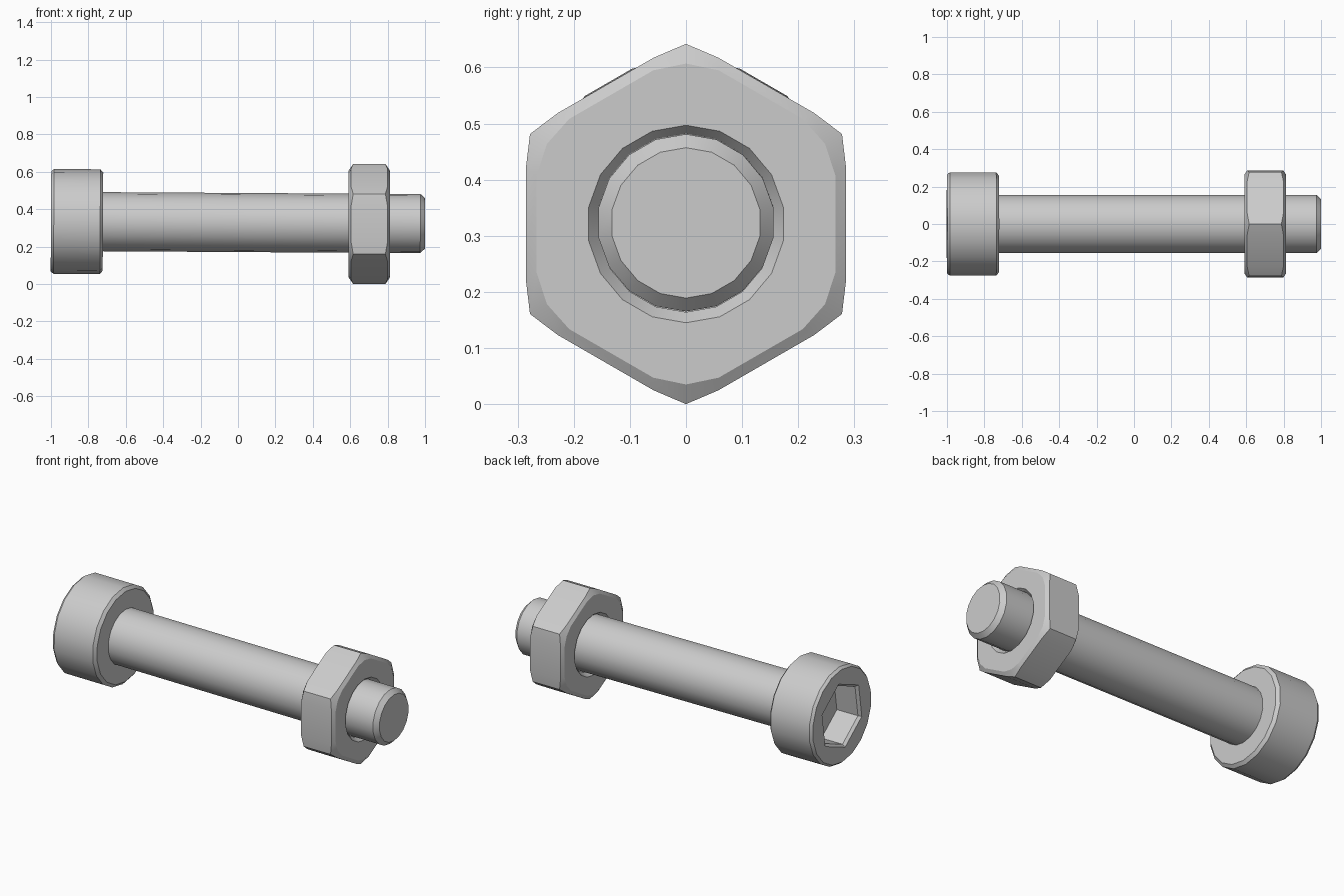
import bpy, bmesh, math

if "Cube" in bpy.data.objects:
    bpy.data.objects.remove(bpy.data.objects["Cube"], do_unlink=True)

SIDES = 18

steel = bpy.data.materials.new("grey steel")
steel.use_nodes = True
steel.diffuse_color = (0.6, 0.6, 0.6, 1)
steel.node_tree.nodes["Principled BSDF"].inputs["Base Color"].default_value = (0.6, 0.6, 0.6, 1)


def point(x, radius, degrees):
    t = math.radians(degrees)
    return (x, radius * math.sin(t), radius * math.cos(t))


def circle(x, radius):
    return [point(x, radius, 360 * i / SIDES) for i in range(SIDES)]


def hexagon(x, radius, turn):
    """Hexagon ring with two extra points along each side."""
    ring = []
    for k in range(6):
        a = point(x, radius, 60 * k + turn)
        b = point(x, radius, 60 * k + 60 + turn)
        for f in (0, 1 / 3, 2 / 3):
            ring.append(tuple(p + (q - p) * f for p, q in zip(a, b)))
    return ring


def clipped_hexagon(corner, side, spread):
    """Hexagon ring whose corners are three points; corner and side are (x, radius)."""
    ring = []
    for k in range(6):
        ring.append(point(*corner, 60 * k))
        ring.append(point(*side, 60 * k + spread))
        ring.append(point(*side, 60 * k + 60 - spread))
    return ring


def build(name, rings, height, tilt=0.0, closed=False, caps=()):
    bm = bmesh.new()
    loops = [[bm.verts.new(p) for p in ring] for ring in rings]
    pairs = list(zip(loops, loops[1:]))
    if closed:
        pairs.append((loops[-1], loops[0]))
    for a, b in pairs:
        for i in range(SIDES):
            j = (i + 1) % SIDES
            bm.faces.new((a[i], a[j], b[j], b[i]))
    for index in caps:
        bm.faces.new(loops[index])
    bmesh.ops.recalc_face_normals(bm, faces=bm.faces)
    mesh = bpy.data.meshes.new(name)
    bm.to_mesh(mesh)
    bm.free()
    mesh.materials.append(steel)
    ob = bpy.data.objects.new(name, mesh)
    bpy.context.collection.objects.link(ob)
    ob.location.z = height
    ob.rotation_euler.y = tilt
    bpy.ops.object.select_all(action='DESELECT')
    ob.select_set(True)
    bpy.context.view_layer.objects.active = ob
    bpy.ops.object.shade_smooth_by_angle(angle=math.radians(25))
    return ob


AXIS, TILT = 0.329, 0.006

# Round head with a hexagonal socket
build("bolt_head", [
    hexagon(-0.85, 0.18, 8),
    hexagon(-0.985, 0.18, 8),
    hexagon(-1.0, 0.195, 8),
    circle(-1.0, 0.268),
    circle(-0.985, 0.28),
    circle(-0.737, 0.28),
    circle(-0.722, 0.262),
    circle(-0.722, 0.15),
], AXIS, TILT, caps=(0, -1))

# Plain shaft with a chamfered tip
build("bolt_shaft", [
    circle(-0.73, 0.158),
    circle(0.975, 0.158),
    circle(1.0, 0.134),
], AXIS, TILT, caps=(0, -1))

# Hexagonal nut with chamfered corners and a countersunk hole
LEFT, RIGHT = 0.592, 0.812


def hole(x, radius):
    ring = []
    for k in range(6):
        ring += [point(x, radius, 60 * k + d) for d in (0, 20, 40)]
    return ring


build("hex_nut", [
    hole(LEFT + 0.025, 0.157),
    hole(LEFT, 0.176),
    clipped_hexagon((LEFT, 0.286), (LEFT, 0.28), 12),
    clipped_hexagon((LEFT + 0.024, 0.321), (LEFT + 0.013, 0.302), 11),
    clipped_hexagon((RIGHT - 0.024, 0.321), (RIGHT - 0.013, 0.302), 11),
    clipped_hexagon((RIGHT, 0.286), (RIGHT, 0.28), 12),
    hole(RIGHT, 0.176),
    hole(RIGHT - 0.025, 0.157),
], 0.321, closed=True)
